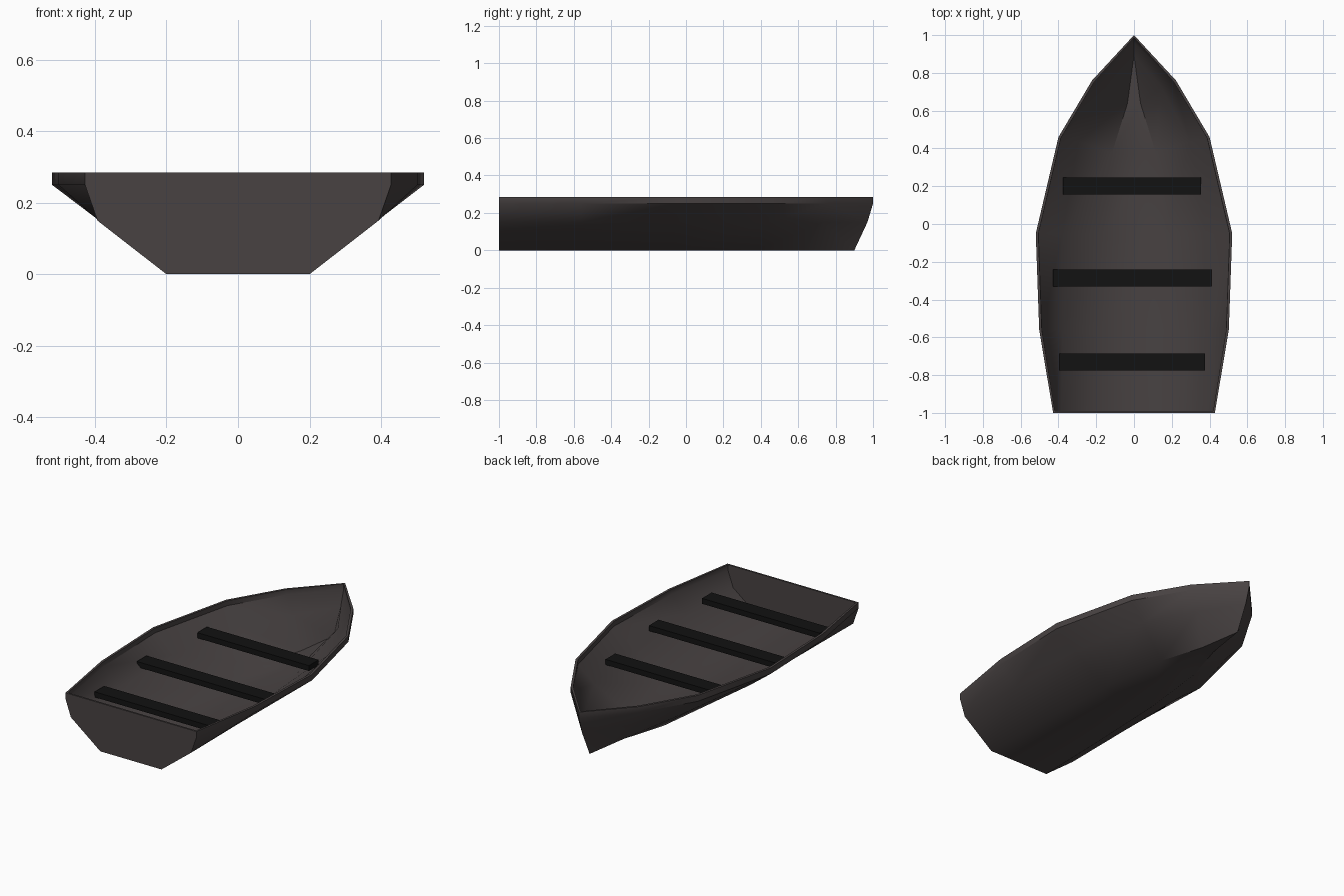
import bpy, bmesh, math

if "Cube" in bpy.data.objects:
    bpy.data.objects.remove(bpy.data.objects["Cube"])


def material(name, colour):
    m = bpy.data.materials.new(name)
    m.diffuse_color = (*colour, 1)
    m.use_nodes = True
    m.node_tree.nodes["Principled BSDF"].inputs["Base Color"].default_value = m.diffuse_color
    return m


hull_mat = material("dark_wood", (0.065, 0.055, 0.055))
seat_mat = material("black_wood", (0.006, 0.006, 0.006))

# Hull stations, stern to bow: (y, half width) of gunwale, bilge and floor edge
stations = [
    ((-1.00, 0.428), (-1.00, 0.393), (-1.00, 0.200)),
    ((-0.56, 0.502), (-0.56, 0.390), (-0.56, 0.190)),
    ((-0.05, 0.520), (-0.05, 0.388), (-0.05, 0.170)),
    ((0.46, 0.400), (0.44, 0.305), (0.38, 0.120)),
    ((0.76, 0.222), (0.73, 0.155), (0.64, 0.040)),
]
stem = [(1.00, 0.285), (1.00, 0.25), (0.97, 0.15), (0.90, 0.0)]

# Hull skin: port floor edge up, over to starboard, lofted along the boat
bm = bmesh.new()
rings = []
for gunwale, bilge, floor in stations:
    side = [(gunwale, 0.285), (gunwale, 0.25), (bilge, 0.15), (floor, 0.0)]
    left = [bm.verts.new((-w, y, z)) for (y, w), z in side]
    right = [bm.verts.new((w, y, z)) for (y, w), z in side]
    rings.append(left + right[::-1])
for a, b in zip(rings, rings[1:]):
    for i in range(7):
        bm.faces.new((a[i], a[i + 1], b[i + 1], b[i]))

# Bow closes on the stem line
bow = [bm.verts.new((0, y, z)) for y, z in stem]
last = rings[-1]
for i in range(3):
    bm.faces.new((last[i], last[i + 1], bow[i + 1], bow[i]))
    bm.faces.new((last[7 - i], bow[i], bow[i + 1], last[6 - i]))
bm.faces.new((last[3], last[4], bow[3]))

# Flat transom
bm.faces.new(rings[0][::-1])
bmesh.ops.recalc_face_normals(bm, faces=bm.faces[:])
# Make sure the normals point out of the boat
bm.faces.ensure_lookup_table()
bm.normal_update()
if bm.faces[3].normal.z > 0:
    bmesh.ops.reverse_faces(bm, faces=bm.faces[:])
mesh = bpy.data.meshes.new("hull")
bm.to_mesh(mesh)
bm.free()
hull = bpy.data.objects.new("hull", mesh)
bpy.context.collection.objects.link(hull)
mesh.materials.append(hull_mat)

# Plank thickness grows inwards
shell = hull.modifiers.new("thickness", 'SOLIDIFY')
shell.thickness = 0.014
shell.offset = -1
bpy.context.view_layer.objects.active = hull
hull.select_set(True)
bpy.ops.object.modifier_apply(modifier="thickness")
bpy.ops.object.shade_smooth_by_angle(angle=math.radians(38))

# Three bench seats
for name, y, half in (("bow_seat", 0.20, 0.365),
                      ("middle_seat", -0.285, 0.42),
                      ("stern_seat", -0.73, 0.385)):
    bpy.ops.mesh.primitive_cube_add(size=1, location=(-0.01, y, 0.198))
    seat = bpy.context.object
    seat.name = name
    seat.scale = (2 * half, 0.09, 0.032)
    bpy.ops.object.transform_apply(location=False, rotation=False, scale=True)
    seat.data.materials.append(seat_mat)
